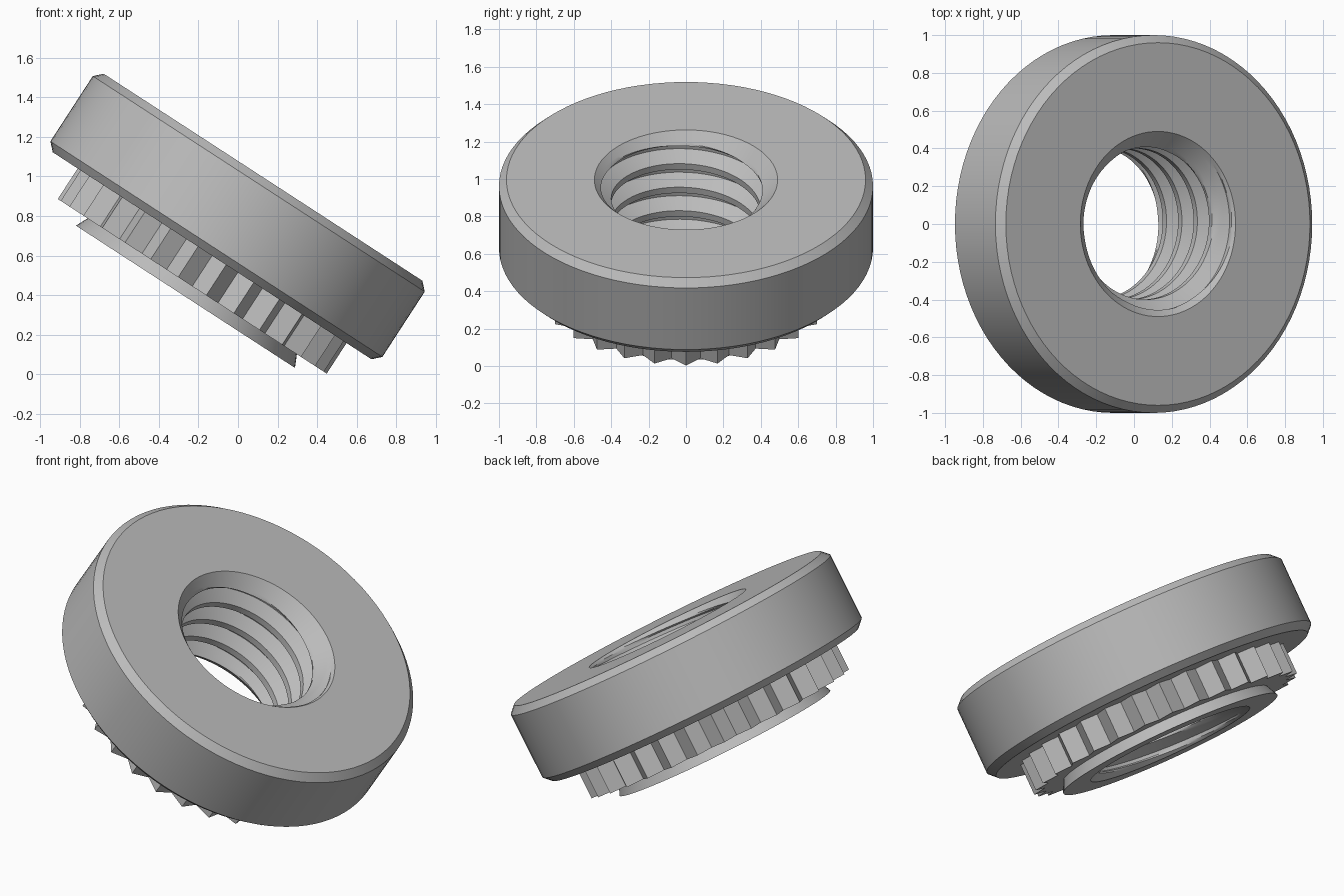
import bpy, bmesh, math
from mathutils import Matrix, Vector

cube = bpy.data.objects.get("Cube")
if cube:
    bpy.data.objects.remove(cube, do_unlink=True)

TAU = math.tau
SIDES = 96
TOP, BOTTOM = 0.473, -0.247      # axial ends, body underside at 0
TEETH_END = -0.184
MOUTH = 0.49                     # countersink radius
TILT = Matrix.Translation((-0.131, 0, 0.599)) @ Matrix.Rotation(math.radians(33), 4, 'Y')

steel = bpy.data.materials.new("grey steel")
steel.use_nodes = True
GREY = (0.5, 0.5, 0.5, 1)
steel.diffuse_color = GREY
bsdf = steel.node_tree.nodes["Principled BSDF"]
bsdf.inputs["Base Color"].default_value = GREY


def grid_object(name, rows, smooth=True):
    """Skin a grid of points: each row runs once around the axis."""
    bm = bmesh.new()
    verts = [[bm.verts.new(p) for p in row] for row in rows]
    for a, b in zip(verts, verts[1:]):
        for i in range(len(a) - 1):
            bm.faces.new((a[i], b[i], b[i + 1], a[i + 1]))
    bmesh.ops.remove_doubles(bm, verts=bm.verts, dist=1e-5)
    bm.transform(TILT)
    mesh = bpy.data.meshes.new(name)
    bm.to_mesh(mesh)
    bm.free()
    mesh.materials.append(steel)
    obj = bpy.data.objects.new(name, mesh)
    bpy.context.collection.objects.link(obj)
    if smooth:
        bpy.ops.object.select_all(action='DESELECT')
        obj.select_set(True)
        bpy.context.view_layer.objects.active = obj
        bpy.ops.object.shade_smooth_by_angle(angle=math.radians(25))
    return obj


def ring(radius, height, sides=SIDES):
    """Closed ring; radius may be a function of the corner index."""
    r = radius if callable(radius) else (lambda i: radius)
    return [Vector((r(i) * math.cos(TAU * i / sides),
                    r(i) * math.sin(TAU * i / sides), height)) for i in range(sides + 1)]


def lathe(name, profile):
    return grid_object(name, [ring(r, z) for r, z in profile])


# Main disc with chamfered rims, profile running from top mouth to underside
lathe("body_disc", [(MOUTH, TOP), (0.96, TOP), (1, TOP - 0.04), (1, 0.04),
                    (0.96, 0), (0.6, 0)])

# Flared collar below the teeth
lathe("pilot_collar", [(0.605, -0.13), (0.66, BOTTOM), (MOUTH, BOTTOM)])

# Serrated ring: alternating tips and valleys
TEETH = 30


def tooth(i):
    return 0.81 if i % 2 == 0 else 0.745


grid_object("serrated_ring", [ring(tooth, 0, 2 * TEETH), ring(tooth, TEETH_END, 2 * TEETH),
                              ring(0.6, TEETH_END, 2 * TEETH)], smooth=False)

# Threaded bore with a countersink at each end
PITCH, STEPS = 0.15, 16
MINOR, DEPTH = 0.4, 0.075


def thread_depth(k):
    """Trapezoid thread: flat crest, flank, narrow root, flank."""
    k %= STEPS
    return DEPTH * min(1, max(0, min(k - 4, STEPS - k) / 5))


def bore_point(k, i):
    z = BOTTOM + PITCH * (k / STEPS + i / SIDES)
    z = min(TOP, max(BOTTOM, z))
    sink = MOUTH - min(TOP - z, z - BOTTOM)
    r = max(MINOR + thread_depth(k), sink)
    a = TAU * i / SIDES
    return Vector((r * math.cos(a), r * math.sin(a), z))


turns = math.ceil((TOP - BOTTOM) / PITCH)
grid_object("threaded_bore", [[bore_point(k, i) for i in range(SIDES + 1)]
                              for k in range(-STEPS, turns * STEPS + 1)])
